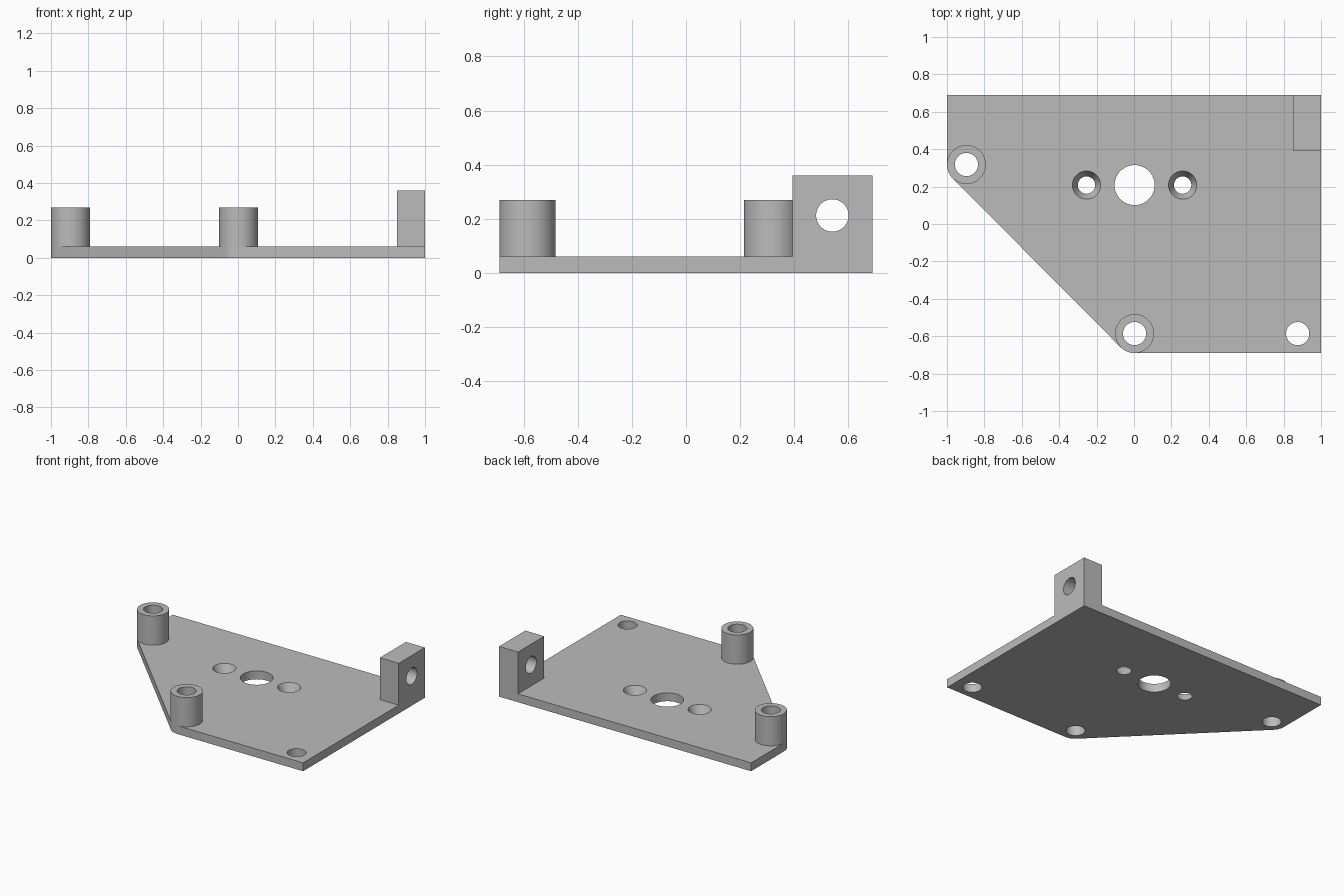
import bpy, bmesh
from math import cos, sin, radians, pi
from mathutils import Matrix

cube = bpy.data.objects.get("Cube")
if cube:
    bpy.data.objects.remove(cube, do_unlink=True)

grey = bpy.data.materials.new("plain grey")
grey.use_nodes = True
colour = (0.5, 0.5, 0.5, 1)
grey.diffuse_color = colour
grey.node_tree.nodes["Principled BSDF"].inputs["Base Color"].default_value = colour

THICK = 0.06
TOP = 0.27
R_BOSS, R_SCREW = 0.104, 0.062
BOSS_LEFT, BOSS_FRONT = (-0.896, 0.318), (0.003, -0.586)
MID_Y = 0.208


def finish(bm, name):
    bmesh.ops.recalc_face_normals(bm, faces=bm.faces)
    mesh = bpy.data.meshes.new(name)
    bm.to_mesh(mesh)
    bm.free()
    mesh.materials.append(grey)
    ob = bpy.data.objects.new(name, mesh)
    bpy.context.collection.objects.link(ob)
    return ob


def prism(name, outline, z0, z1):
    bm = bmesh.new()
    face = bm.faces.new([bm.verts.new((x, y, z0)) for x, y in outline])
    out = bmesh.ops.extrude_face_region(bm, geom=[face])
    verts = [v for v in out["geom"] if isinstance(v, bmesh.types.BMVert)]
    bmesh.ops.translate(bm, verts=verts, vec=(0, 0, z1 - z0))
    return finish(bm, name)


def cone(name, centre, r_low, r_high, depth, turn=None):
    bm = bmesh.new()
    bmesh.ops.create_cone(bm, cap_ends=True, segments=64, radius1=r_low, radius2=r_high,
                          depth=depth, matrix=Matrix.Translation(centre) @ (turn or Matrix()))
    return finish(bm, name)


def cut(ob, cutters):
    for cutter in cutters:
        cutter.hide_render = True
        mod = ob.modifiers.new("hole", "BOOLEAN")
        mod.operation, mod.solver, mod.object = "DIFFERENCE", "EXACT", cutter
        bpy.context.view_layer.objects.active = ob
        bpy.ops.object.modifier_apply(modifier=mod.name)
        bpy.data.objects.remove(cutter, do_unlink=True)


def smooth(ob):
    bpy.ops.object.select_all(action="DESELECT")
    ob.select_set(True)
    bpy.context.view_layer.objects.active = ob
    bpy.ops.object.shade_smooth_by_angle(angle=radians(30))


def arc(centre, start, end, steps=8):
    angles = [radians(start + (end - start) * i / steps) for i in range(steps + 1)]
    return [(centre[0] + R_BOSS * cos(a), centre[1] + R_BOSS * sin(a)) for a in angles]


# Base plate with two corners rounded around the posts
outline = [(1, -0.69), (1, 0.69), (-1, 0.69)] + arc(BOSS_LEFT, 180, 225) + arc(BOSS_FRONT, 225, 270)
plate = prism("base_plate", outline, 0, THICK)

# Screw holes, large centre hole and two countersunk holes
holes = [cone("screw_cutter", (x, y, 0), R_SCREW, R_SCREW, 1)
         for x, y in (BOSS_LEFT, BOSS_FRONT, (0.875, -0.586))]
holes.append(cone("centre_cutter", (0.003, MID_Y, 0), 0.107, 0.107, 1))
for side in (-1, 1):
    x = 0.003 + side * 0.257
    holes.append(cone("countersink_cutter", (x, MID_Y, THICK / 2), 0.042, 0.08, THICK * 1.3))
cut(plate, holes)
smooth(plate)

# Hollow standoff posts
for name, (x, y) in (("right_post", BOSS_LEFT), ("front_post", BOSS_FRONT)):
    post = cone(name, (x, y, (THICK + TOP) / 2), R_BOSS, R_BOSS, TOP - THICK)
    cut(post, [cone("post_cutter", (x, y, 0), R_SCREW, R_SCREW, 1)])
    smooth(post)

# Upright block with a cross hole
block = prism("upright_block", [(0.85, 0.393), (1, 0.393), (1, 0.69), (0.85, 0.69)], THICK, 0.36)
cut(block, [cone("cross_cutter", (0.92, 0.541, 0.212), 0.06, 0.06, 1, Matrix.Rotation(pi / 2, 4, "Y"))])
smooth(block)
